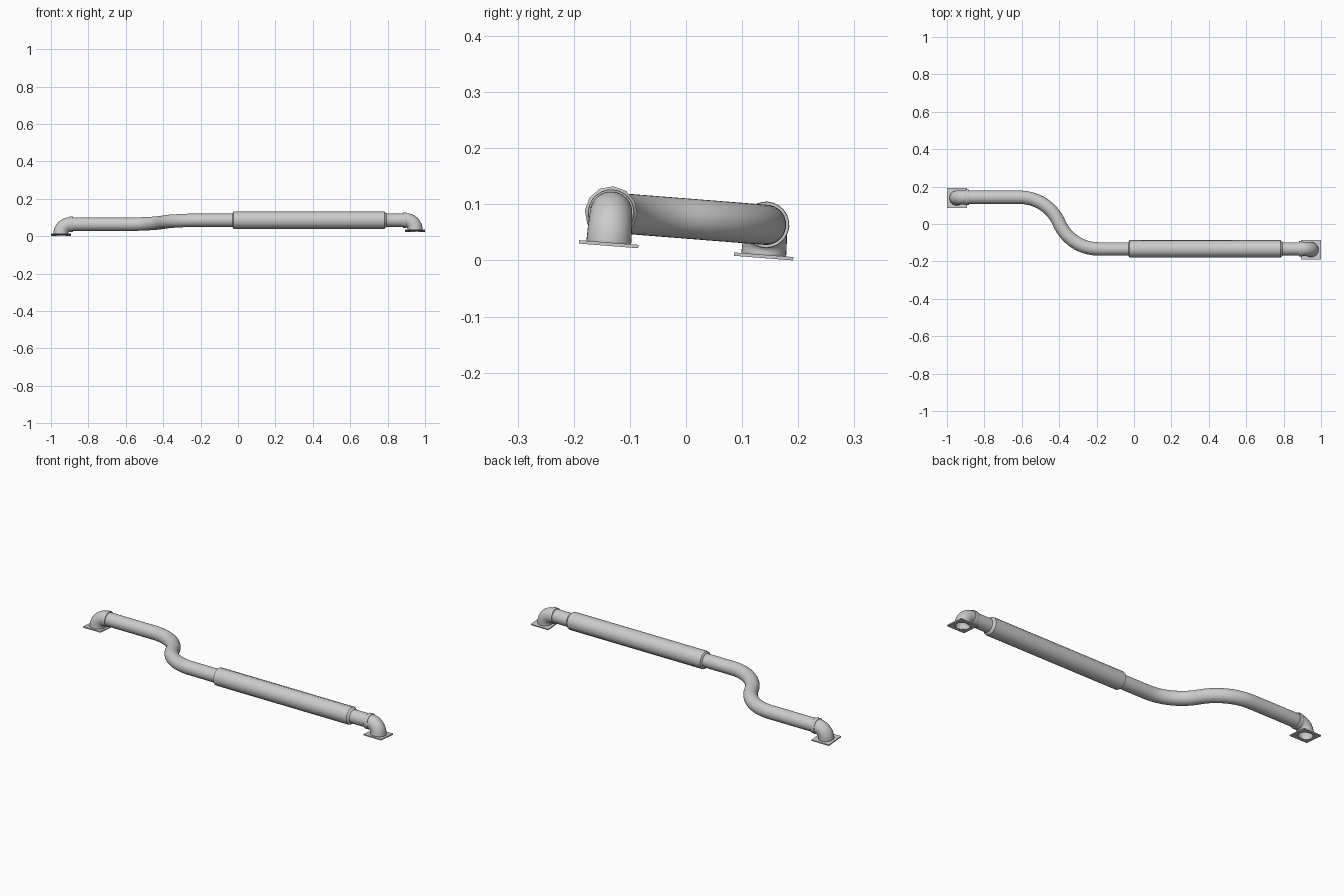
import bpy, bmesh, math
from mathutils import Vector

if "Cube" in bpy.data.objects:
    bpy.data.objects.remove(bpy.data.objects["Cube"])

ROLL = math.radians(-4.5)      # the whole pipe run leans slightly about x
BASE = 0.0151                  # lifts the lowest flange corner to z = 0
Y, H = 0.1385, 0.0595          # side offset and height of the pipe axis
FX = 0.947                     # flange centre distance along x


def finish(name, bm, angle=40):
    bmesh.ops.recalc_face_normals(bm, faces=bm.faces)
    me = bpy.data.meshes.new(name)
    bm.to_mesh(me)
    bm.free()
    ob = bpy.data.objects.new(name, me)
    bpy.context.collection.objects.link(ob)
    ob.rotation_euler.x = ROLL
    ob.location.z = BASE
    bpy.ops.object.select_all(action='DESELECT')
    ob.select_set(True)
    bpy.context.view_layer.objects.active = ob
    bpy.ops.object.shade_smooth_by_angle(angle=math.radians(angle))
    return ob


def sweep(name, stations, normal, sides, closed=False):
    """Skin rings along stations of (point, tangent, radius)."""
    bm = bmesh.new()
    n = Vector(normal)
    rings = []
    for p, t, r in stations:
        b = Vector(t).normalized().cross(n)
        rings.append([bm.verts.new(Vector(p) + r * (math.cos(a) * n + math.sin(a) * b))
                      for a in (2 * math.pi * k / sides for k in range(sides))])
    pairs = list(zip(rings, rings[1:]))
    if closed:
        pairs.append((rings[-1], rings[0]))
    for r0, r1 in pairs:
        for k in range(sides):
            j = (k + 1) % sides
            bm.faces.new((r0[k], r0[j], r1[j], r1[k]))
    return finish(name, bm)


# Main pipe: straight, S-bend made of two equal arcs, straight
R_PIPE = 0.0358
x0, x1 = -0.61, -0.19
dx, dy = x1 - x0, 2 * Y
R = (dx * dx + dy * dy) / (4 * dy)
turn = 2 * math.atan2(dy, dx)
path = [((-0.895, Y, H), (1, 0, 0), R_PIPE)]
N = 14
for i in range(N + 1):
    a = turn * i / N
    path.append(((x0 + R * math.sin(a), Y - R + R * math.cos(a), H),
                 (math.cos(a), -math.sin(a), 0), R_PIPE))
for i in range(N - 1, -1, -1):
    a = turn * i / N
    path.append(((x1 - R * math.sin(a), -Y + R - R * math.cos(a), H),
                 (math.cos(a), -math.sin(a), 0), R_PIPE))
path.append(((0.895, -Y, H), (1, 0, 0), R_PIPE))
sweep("main_pipe", path, (0, 0, 1), 32)

# Thicker sleeve with short tapered ends
sleeve = [(-0.03, 0.0362), (-0.024, 0.047), (0.782, 0.047), (0.794, 0.0362)]
sweep("sleeve", [((x, -Y, H), (1, 0, 0), r) for x, r in sleeve], (0, 0, 1), 12)


# End fittings: elbow, collar and square flange with a round hole
def end_fitting(label, s, y):
    bend = 0.05
    stations = [((s * FX, y, 0.001), (0, 0, 1), 0.040)]
    for i in range(13):
        a = math.pi / 2 * i / 12
        stations.append(((s * (FX - bend + bend * math.cos(a)), y, H - bend + bend * math.sin(a)),
                         (-s * math.sin(a), 0, math.cos(a)), 0.040 - 0.0025 * i / 12))
    elbow = sweep(label + "_elbow", stations, (0, 1, 0), 32)
    wall = elbow.modifiers.new("wall", 'SOLIDIFY')
    wall.thickness = 0.004
    wall.offset = -1

    # collar, a closed ring around the pipe where the elbow ends
    ring = [(0.902, 0.0358), (0.902, 0.0405), (0.899, 0.0415),
            (0.884, 0.0415), (0.881, 0.0405), (0.881, 0.0358)]
    sweep(label + "_collar", [((s * x, y, H), (1, 0, 0), r) for x, r in ring],
          (0, 0, 1), 24, closed=True)

    # flange plate
    bm = bmesh.new()
    half, hole, thick, n = 0.053, 0.036, 0.006, 32
    loops = [[], [], [], []]
    for k in range(n):
        a = 2 * math.pi * k / n
        c, d = math.cos(a), math.sin(a)
        m = half / max(abs(c), abs(d))
        for lp, (q, z) in zip(loops, ((hole, 0), (m, 0), (m, thick), (hole, thick))):
            lp.append(bm.verts.new((s * FX + q * c, y + q * d, z)))
    for i in range(4):
        a, b = loops[i], loops[(i + 1) % 4]
        for k in range(n):
            j = (k + 1) % n
            bm.faces.new((a[k], a[j], b[j], b[k]))
    finish(label + "_flange", bm, 30)


end_fitting("left", -1, Y)
end_fitting("right", 1, -Y)
